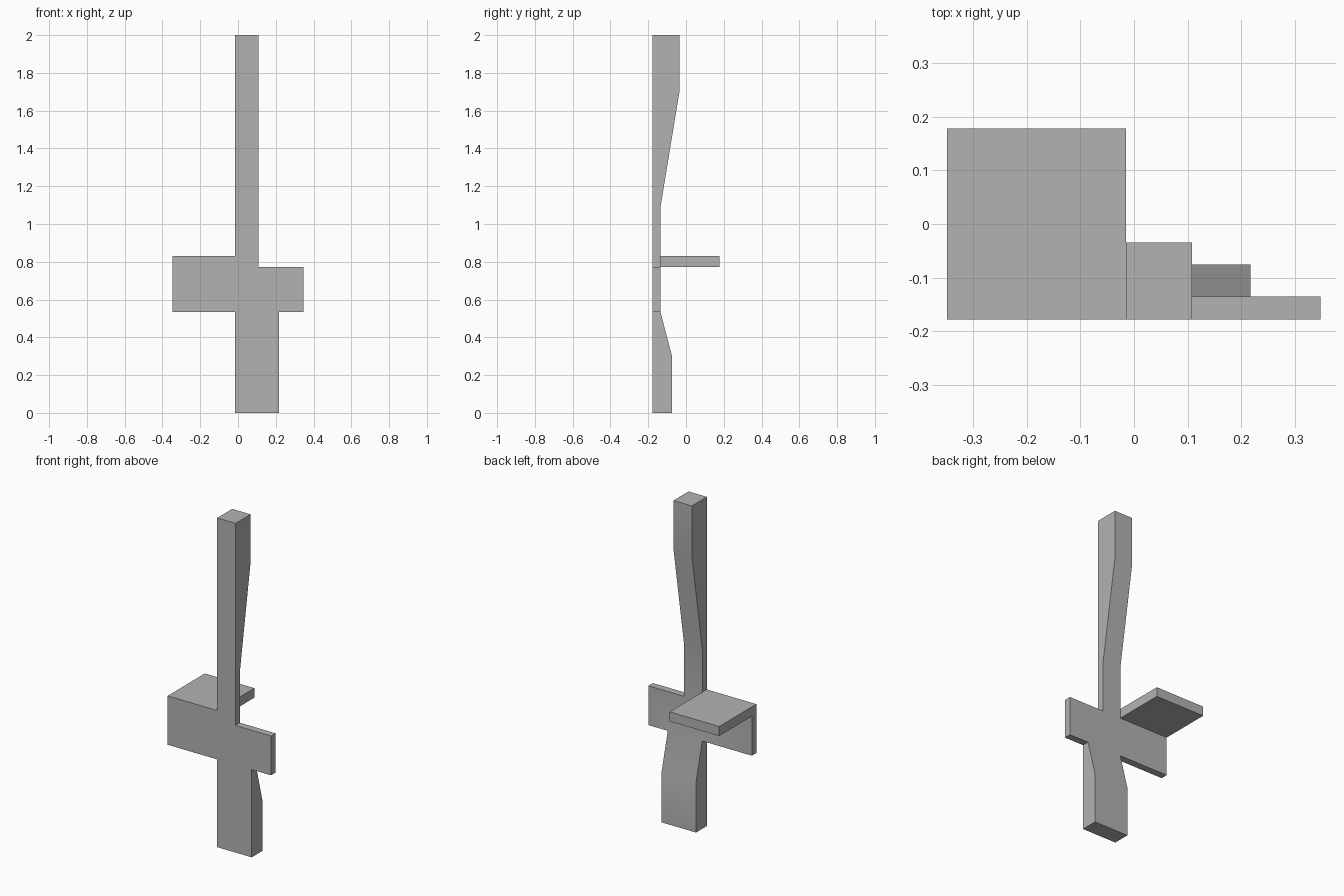
import bpy
import bmesh
import math

cube = bpy.data.objects.get("Cube")
if cube:
    bpy.data.objects.remove(cube, do_unlink=True)

FRONT, SHELF_BACK = -0.178, 0.178
XS = [-0.348, -0.015, 0.108, 0.217, 0.347]
# height of each level and the depth of the back surface there
LEVELS = [(0, -0.075), (0.305, -0.075), (0.533, -0.135), (0.772, -0.135),
          (0.83, -0.135), (1.09, -0.135), (1.705, -0.034), (2, -0.034)]
FOOT, CROSSBAR, SHELF_ROW, POST = (1, 2), (0, 1, 2, 3), (0, 1), (1,)
ROWS = [FOOT, FOOT, CROSSBAR, SHELF_ROW, POST, POST, POST]

grey = bpy.data.materials.new("plain grey")
grey.use_nodes = True
colour = (0.45, 0.45, 0.45, 1)
grey.diffuse_color = colour
grey.node_tree.nodes["Principled BSDF"].inputs["Base Color"].default_value = colour

bm = bmesh.new()


def extrude(faces):
    """Extrude faces and return the new vertices."""
    out = bmesh.ops.extrude_face_region(bm, geom=faces)["geom"]
    return [g for g in out if isinstance(g, bmesh.types.BMVert)]


# flat front silhouette, cell by cell
grid = {}


def corner(i, k):
    if (i, k) not in grid:
        grid[i, k] = bm.verts.new((XS[i], FRONT, LEVELS[k][0]))
    return grid[i, k]


for k, columns in enumerate(ROWS):
    for i in columns:
        bm.faces.new([corner(i, k), corner(i + 1, k),
                      corner(i + 1, k + 1), corner(i, k + 1)])

# thicken to the contoured back
front_faces = list(bm.faces)
for v in extrude(front_faces):
    v.co.y = next(y for z, y in LEVELS if abs(z - v.co.z) < 1e-4)

# shelf pulled out of the back of the right arm
bm.normal_update()
shelf_z = (LEVELS[3][0] + LEVELS[4][0]) / 2
shelf = []
for f in bm.faces:
    c = f.calc_center_median()
    if c.x < XS[1] - 0.01 and abs(c.z - shelf_z) < 0.01 \
            and abs(c.y - LEVELS[3][1]) < 0.001:
        shelf.append(f)
new_verts = extrude(shelf)
bmesh.ops.delete(bm, geom=[f for f in shelf if f.is_valid], context='FACES_ONLY')
for v in new_verts:
    v.co.y = SHELF_BACK

# merge coplanar cells and tidy normals
bmesh.ops.dissolve_limit(bm, angle_limit=math.radians(0.5),
                         verts=list(bm.verts), edges=list(bm.edges))
bmesh.ops.recalc_face_normals(bm, faces=list(bm.faces))

mesh = bpy.data.meshes.new("post_with_shelf")
bm.to_mesh(mesh)
bm.free()
mesh.materials.append(grey)
body = bpy.data.objects.new("post_with_shelf", mesh)
bpy.context.collection.objects.link(body)

bpy.ops.object.select_all(action='DESELECT')
body.select_set(True)
bpy.context.view_layer.objects.active = body
bpy.ops.object.shade_smooth_by_angle(angle=math.radians(30))
